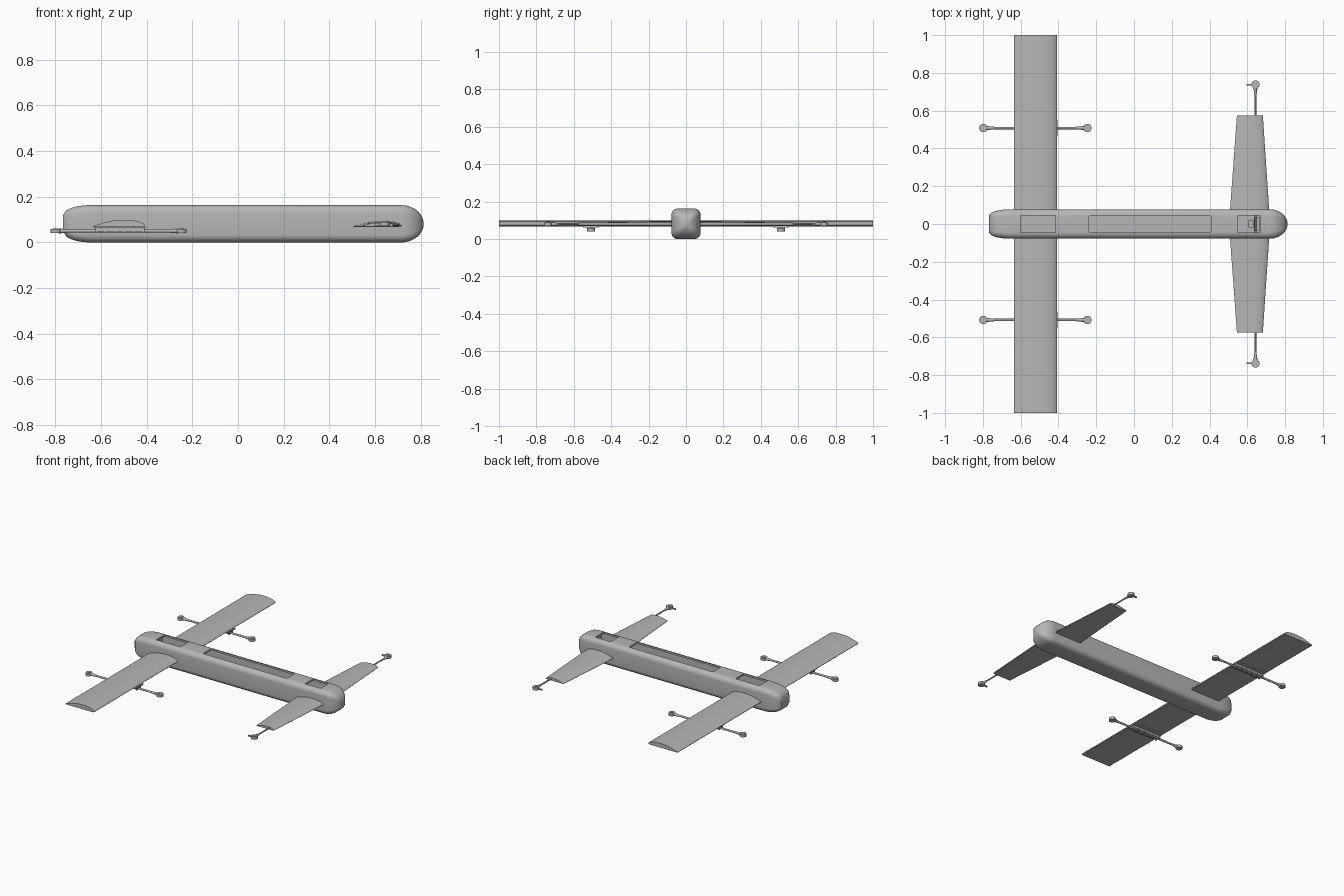
import bpy, bmesh, math
from mathutils import Vector, Matrix

if "Cube" in bpy.data.objects:
    bpy.data.objects.remove(bpy.data.objects["Cube"])

grey = bpy.data.materials.new("plain_grey")
grey.use_nodes = True
grey.diffuse_color = (0.47, 0.47, 0.47, 1)
grey.node_tree.nodes["Principled BSDF"].inputs["Base Color"].default_value = grey.diffuse_color


def finish(name, bm, smooth=True):
    bmesh.ops.recalc_face_normals(bm, faces=bm.faces)
    mesh = bpy.data.meshes.new(name)
    bm.to_mesh(mesh)
    bm.free()
    mesh.materials.append(grey)
    ob = bpy.data.objects.new(name, mesh)
    bpy.context.collection.objects.link(ob)
    bpy.ops.object.select_all(action='DESELECT')
    ob.select_set(True)
    bpy.context.view_layer.objects.active = ob
    if smooth:
        bpy.ops.object.shade_smooth_by_angle(angle=math.radians(35))
    return ob


def loft(name, rings, smooth=True):
    bm = bmesh.new()
    loops = [[bm.verts.new(p) for p in ring] for ring in rings]
    n = len(loops[0])
    for a, b in zip(loops, loops[1:]):
        for i in range(n):
            bm.faces.new((a[i], a[(i + 1) % n], b[(i + 1) % n], b[i]))
    bm.faces.new(loops[0])
    bm.faces.new(loops[-1])
    return finish(name, bm, smooth)


def box(name, x, y, z, corner=0):
    bm = bmesh.new()
    bmesh.ops.create_cube(bm, size=1)
    for v in bm.verts:
        v.co = [lo + (c + 0.5) * (hi - lo) for c, (lo, hi) in zip(v.co, (x, y, z))]
    if corner:
        upright = [e for e in bm.edges
                   if abs(e.verts[0].co.z - e.verts[1].co.z) > 0.001]
        bmesh.ops.bevel(bm, geom=upright, offset=corner, segments=4,
                        affect='EDGES', profile=0.5)
    return finish(name, bm, False)


def rod(name, start, end, r1, r2=None, sides=20):
    start, end = Vector(start), Vector(end)
    d = end - start
    bm = bmesh.new()
    place = Matrix.Translation((start + end) / 2) @ d.to_track_quat('Z', 'Y').to_matrix().to_4x4()
    bmesh.ops.create_cone(bm, cap_ends=True, segments=sides, radius1=r1,
                          radius2=r1 if r2 is None else r2, depth=d.length, matrix=place)
    return finish(name, bm)


def body_ring(x, half, bottom, top, radius):
    """Rounded rectangle across the body."""
    mid, tall = (bottom + top) / 2, (top - bottom) / 2
    r = min(radius, half * 0.45, tall * 0.45)
    pts = []
    for quarter, (sy, sz) in enumerate([(1, 1), (-1, 1), (-1, -1), (1, -1)]):
        for k in range(7):
            a = math.pi / 2 * (quarter + k / 6)
            pts.append((x, sy * (half - r) + r * math.cos(a),
                        mid + sz * (tall - r) + r * math.sin(a)))
    return pts


# Fuselage: blunt tapered tail, long straight middle, rounded nose
rings = []
for k in range(9):
    t = k / 8
    curve = math.sqrt(1 - (1 - t) ** 2)
    rings.append(body_ring(-0.767 + 0.12 * t, 0.046 + 0.032 * curve,
                           0.05 * (1 - curve), 0.118 + 0.045 * curve, 0.034))
for k in range(13):
    a = math.pi / 2 * k / 12 * 0.985
    s = math.cos(a)
    rings.append(body_ring(0.715 + 0.098 * math.sin(a), 0.078 * s,
                           0.081 - 0.081 * s, 0.081 + 0.082 * s, 0.034))
fuselage = loft("fuselage", rings)

# Hollow interior and the three hatch openings
cutters = [
    box("interior_cutter", (-0.63, 0.7), (-0.066, 0.066), (0.012, 0.151)),
    box("rear_hatch_cutter", (-0.6, -0.415), (-0.045, 0.045), (0.1, 0.2)),
    box("middle_hatch_cutter", (-0.24, 0.41), (-0.045, 0.045), (0.1, 0.2), 0.014),
    box("front_hatch_cutter", (0.55, 0.67), (-0.045, 0.045), (0.1, 0.2)),
]
bpy.context.view_layer.objects.active = fuselage
for cutter in cutters:
    cutter.hide_render = True
    mod = fuselage.modifiers.new("cut", 'BOOLEAN')
    mod.operation, mod.solver, mod.object = 'DIFFERENCE', 'EXACT', cutter
    fuselage.modifiers.move(len(fuselage.modifiers) - 1, len(fuselage.modifiers) - 1)
    bpy.ops.object.modifier_apply(modifier=mod.name)
    bpy.data.objects.remove(cutter)


def airfoil(y, back, front, base, thick):
    """Flat-bottomed section, rounded at the front (+x) edge."""
    chord = front - back
    top = [(0, .1), (.1, .36), (.25, .7), (.4, .92), (.55, 1), (.7, .98),
           (.82, .88), (.91, .7), (.97, .48), (1, .25)]
    under = [(.98, .08), (.93, 0), (.5, 0), (0, 0)]
    return [(back + u * chord, y, base + h * thick) for u, h in top + under]


for side, s in (("left", 1), ("right", -1)):
    # Main wing and tapered foreplane
    loft(side + "_main_wing", [airfoil(s * 0.07, -0.635, -0.408, 0.068, 0.03),
                               airfoil(s * 1.0, -0.635, -0.408, 0.068, 0.03)])
    loft(side + "_foreplane", [airfoil(s * 0.07, 0.508, 0.716, 0.068, 0.026),
                               airfoil(s * 0.575, 0.545, 0.682, 0.07, 0.018)])

    # Lift motor boom under the wing with a ribbed mount
    y = s * 0.508
    rod(side + "_boom", (-0.79, y, 0.05), (-0.26, y, 0.05), 0.0065)
    box(side + "_mount_plate", (-0.63, -0.405), (y - 0.042, y + 0.042), (0.062, 0.07))
    for sy in (-1, 1):
        box(side + "_mount_rail", (-0.625, -0.41),
            (y + sy * 0.014 - 0.003, y + sy * 0.014 + 0.003), (0.046, 0.064))
    for k in range(6):
        x = -0.622 + k * 0.0415
        box(side + "_mount_rib", (x - 0.003, x + 0.003), (y - 0.022, y + 0.022), (0.043, 0.064))
    for x, d in ((-0.798, 1), (-0.247, -1)):
        rod(side + "_lift_motor", (x, y, 0.041), (x, y, 0.058), 0.022)
        rod(side + "_lift_motor_hub", (x, y, 0.058), (x, y, 0.061), 0.011)
        rod(side + "_boom_socket", (x + d * 0.015, y, 0.05), (x + d * 0.06, y, 0.05), 0.011, 0.0065)

    # Tilting motor at the foreplane tip
    tip = s * 0.738
    rod(side + "_tilt_shaft", (0.643, s * 0.06, 0.08), (0.643, tip, 0.08), 0.005)
    rod(side + "_tilt_socket", (0.643, s * 0.68, 0.08), (0.643, s * 0.72, 0.08), 0.005, 0.011)
    rod(side + "_tilt_motor", (0.643, tip, 0.071), (0.643, tip, 0.089), 0.022)
    rod(side + "_tilt_motor_hub", (0.643, tip, 0.089), (0.643, tip, 0.093), 0.011)
    box(side + "_tilt_motor_arm", (0.596, 0.632), (tip - 0.004, tip + 0.004), (0.074, 0.082))

# Tilt servo inside the front hatch
box("servo_body", (0.605, 0.632), (-0.018, 0.018), (0.012, 0.085))
box("servo_bracket", (0.636, 0.664), (-0.038, 0.038), (0.012, 0.07))
rod("servo_cross_shaft", (0.643, -0.07, 0.08), (0.643, 0.07, 0.08), 0.005)
